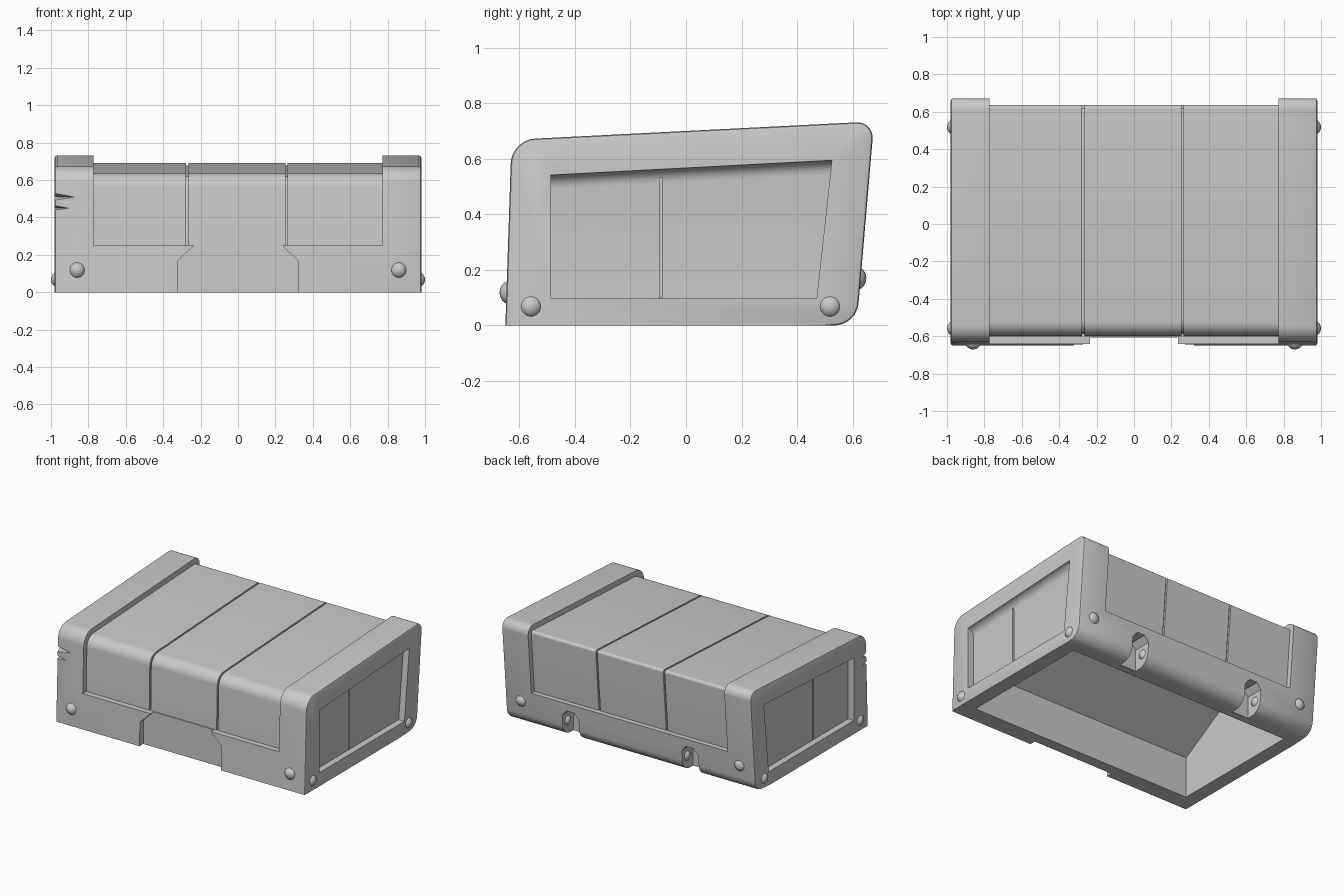
import bpy, bmesh, math
from mathutils import Vector

cube = bpy.data.objects.get("Cube")
if cube:
    bpy.data.objects.remove(cube, do_unlink=True)

GREY = (0.59, 0.59, 0.59, 1)
mat = bpy.data.materials.new("plain grey")
mat.use_nodes = True
mat.diffuse_color = GREY
mat.node_tree.nodes["Principled BSDF"].inputs["Base Color"].default_value = GREY


def add_object(name, bm):
    bmesh.ops.recalc_face_normals(bm, faces=bm.faces[:])
    mesh = bpy.data.meshes.new(name)
    bm.to_mesh(mesh)
    bm.free()
    mesh.materials.append(mat)
    obj = bpy.data.objects.new(name, mesh)
    bpy.context.collection.objects.link(obj)
    return obj


def rounded(corners, steps=8):
    """Profile from (u, v, fillet length) corners."""
    out = []
    for i, (u, v, t) in enumerate(corners):
        c = Vector((u, v))
        if t == 0:
            out.append(c)
            continue
        prev = Vector(corners[i - 1][:2])
        nxt = Vector(corners[(i + 1) % len(corners)][:2])
        a = c + (prev - c).normalized() * t
        b = c + (nxt - c).normalized() * t
        for k in range(steps + 1):
            s = k / steps
            w0, w1, w2 = (1 - s) ** 2, 1.414 * s * (1 - s), s * s
            out.append((a * w0 + c * w1 + b * w2) / (w0 + w1 + w2))
    return out


def prism(points, start, end, axis="x"):
    """Extrude a profile along x (points are y, z) or y (points are x, z)."""
    place = (lambda p, t: (t, p[0], p[1])) if axis == "x" else (lambda p, t: (p[0], t, p[1]))
    bm = bmesh.new()
    rings = [[bm.verts.new(place(p, t)) for p in points] for t in (start, end)]
    for ring in rings:
        bm.faces.new(ring)
    n = len(points)
    for i in range(n):
        j = (i + 1) % n
        bm.faces.new((rings[0][i], rings[0][j], rings[1][j], rings[1][i]))
    bmesh.ops.recalc_face_normals(bm, faces=bm.faces[:])
    return bm


# Solid lid with softened outer ends
outline = rounded([(-0.65, 0, 0), (-0.628, 0.668, 0.085), (0.677, 0.734, 0.065), (0.614, 0, 0.08)])
bm = prism(outline, -0.98, 0.98)
soft = [e for e in bm.edges
        if abs(e.verts[0].co.x - e.verts[1].co.x) < 0.01 and max(v.co.z for v in e.verts) > 0.001]
bmesh.ops.bevel(bm, geom=soft, offset=0.012, segments=2, profile=0.5, affect="EDGES")
lid = add_object("lid_shell", bm)

cutters = []


def cut(bm):
    obj = add_object("cutter", bm)
    obj.hide_render = True
    cutters.append(obj)


def surround(inset):
    """Everything above the rail and outside the inset body profile."""
    i = inset
    return rounded([(-0.602 + i, 0.25, 0), (-0.594 + i, 0.632 - i, 0.07), (0.637 - i, 0.692 - i, 0.02),
                    (0.6 - i, 0.25, 0), (1, 0.25, 0), (1, 1, 0), (-1, 1, 0), (-1, 0.25, 0)])


# Sunken middle body and its two seams
cut(prism(surround(0), -0.772, 0.772))
for x in (-0.271, 0.259):
    cut(prism(surround(0.014), x - 0.006, x + 0.006))

# Hollow underside with a vaulted ceiling
vault = [(-0.53, -0.1), (-0.53, 0.29), (-0.1, 0.542), (0.015, 0.542), (0.445, 0.29), (0.445, -0.1)]
cut(prism(vault, -0.88, 0.88))

# Latch notch in the front rail
cut(prism([(-0.32, -0.1), (-0.32, 0.17), (-0.23, 0.256), (0.23, 0.256), (0.32, 0.17), (0.32, -0.1)],
          -1, -0.607, "y"))

# Hinge notches with chamfered tops in the back rail
for s in (-1, 1):
    arch = [(0.405, -0.1), (0.405, 0.155), (0.44, 0.195), (0.5, 0.195), (0.535, 0.155), (0.535, -0.1)]
    cut(prism([(s * x, z) for x, z in arch], 0.5, 1, "y"))

# End panels with a curved upper edge and one upright seam
for s in (-1, 1):
    bm = prism([(-0.485, 0.097), (0.47, 0.097), (0.525, 0.595), (-0.485, 0.542)], s * 0.935, s * 1.1)
    top = [e for e in bm.edges if all(abs(v.co.x) < 1 and v.co.z > 0.5 for v in e.verts)]
    bmesh.ops.bevel(bm, geom=top, offset=0.05, segments=6, profile=0.5, affect="EDGES")
    cut(bm)
    cut(prism([(-0.096, 0.1), (-0.084, 0.1), (-0.084, 0.53), (-0.096, 0.53)], s * 0.92, s * 0.955))

# Battle nicks in one front corner
for z, tip, high in ((0.512, -0.86, 0.028), (0.453, -0.9, 0.02)):
    bm = bmesh.new()
    base = [bm.verts.new((-1.02, -0.64 + dy, z + dz))
            for dy, dz in ((-0.08, 0), (0, high), (0.08, 0), (0, -high))]
    point = bm.verts.new((tip, -0.64, z - 0.004))
    bm.faces.new(base)
    for i in range(4):
        bm.faces.new((base[i], base[(i + 1) % 4], point))
    cut(bm)

# Apply every cut, then remove the cutters
for c in cutters:
    mod = lid.modifiers.new("cut", "BOOLEAN")
    mod.operation = "DIFFERENCE"
    mod.solver = "EXACT"
    mod.object = c
bpy.context.view_layer.update()
done = bpy.data.meshes.new_from_object(lid.evaluated_get(bpy.context.evaluated_depsgraph_get()))
lid.modifiers.clear()
lid.data = done
for c in cutters:
    bpy.data.objects.remove(c, do_unlink=True)
done.materials.clear()
done.materials.append(mat)
for p in done.polygons:
    p.material_index = 0


def dome(name, location, radius):
    bm = bmesh.new()
    bmesh.ops.create_uvsphere(bm, u_segments=20, v_segments=12, radius=radius)
    bmesh.ops.translate(bm, verts=bm.verts[:], vec=location)
    return add_object(name, bm)


# Rivets and hinge pins, mirrored left and right
parts = [lid]
for side, s in (("right", -1), ("left", 1)):
    parts += [
        dome(f"front_rivet_{side}", (s * 0.86, -0.626, 0.118), 0.045),
        dome(f"back_rivet_{side}", (s * 0.86, 0.603, 0.17), 0.046),
        dome(f"end_rivet_front_{side}", (s * 0.958, -0.558, 0.068), 0.042),
        dome(f"end_rivet_back_{side}", (s * 0.958, 0.518, 0.068), 0.042),
        dome(f"hinge_pin_inner_{side}", (s * 0.385, 0.565, 0.095), 0.038),
        dome(f"hinge_pin_outer_{side}", (s * 0.555, 0.565, 0.095), 0.038),
    ]

# Smooth curves, sharp corners
bpy.ops.object.select_all(action="DESELECT")
for o in parts:
    o.select_set(True)
bpy.context.view_layer.objects.active = lid
bpy.ops.object.shade_smooth_by_angle(angle=math.radians(24))
